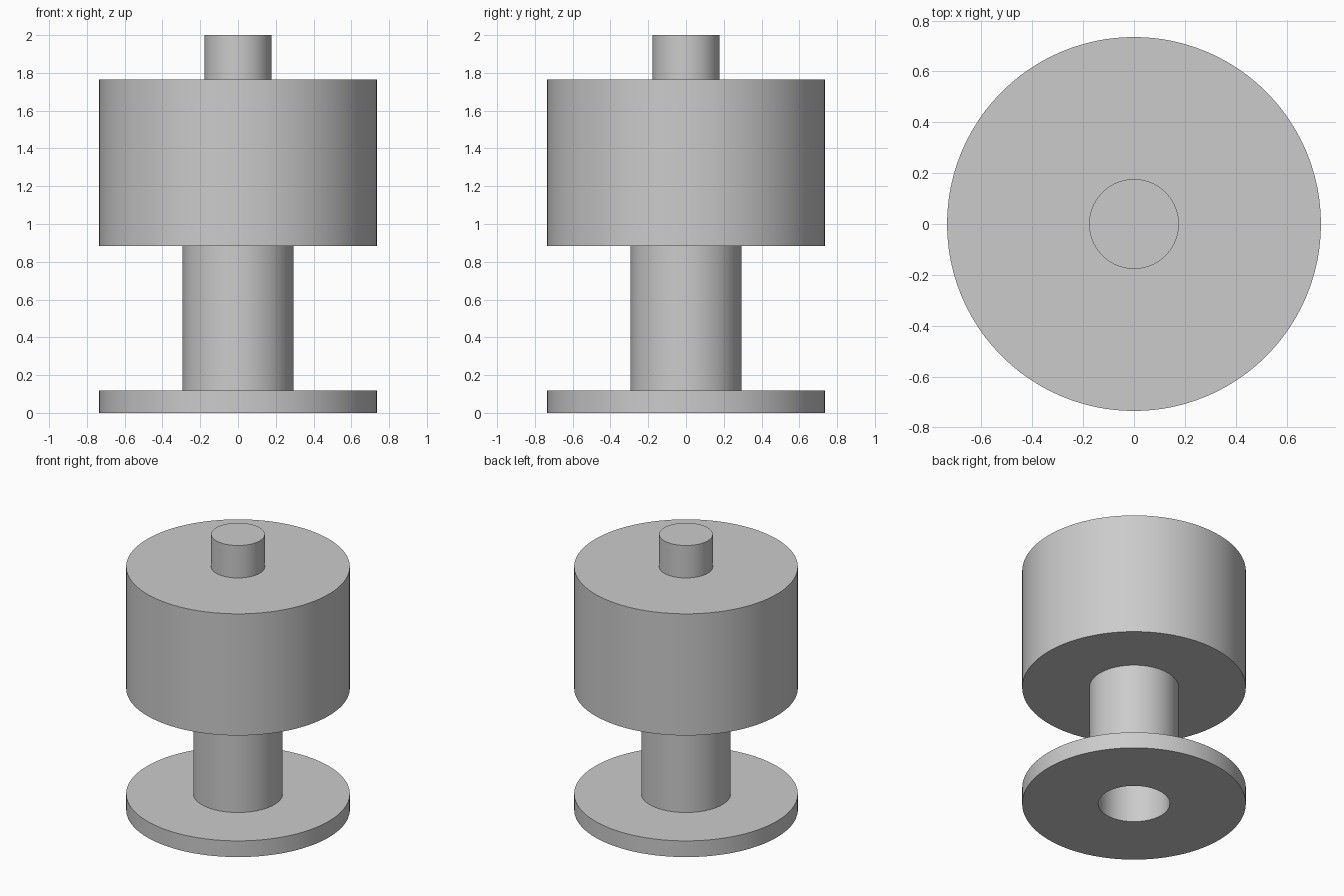
import bpy
import math

cube = bpy.data.objects.get("Cube")
if cube:
    bpy.data.objects.remove(cube, do_unlink=True)

SEGMENTS = 96
UNIT = 2 / 17  # the model is 17 units tall

# Radii and heights in units
DRUM_R, STEM_R, BORE_R, PIN_R = 6.25, 2.5, 2.0, 1.5
FLANGE_TOP, DRUM_BOTTOM, DRUM_TOP, PIN_TOP = 1.0, 7.5, 15.0, 17.0

grey = bpy.data.materials.new("plain grey")
grey.use_nodes = True
grey.diffuse_color = (0.6, 0.6, 0.6, 1)
grey.node_tree.nodes["Principled BSDF"].inputs["Base Color"].default_value = (0.6, 0.6, 0.6, 1)


def lathe(name, profile, cap=None):
    """Turn (radius, height) points about z; cap closes the 'first' or 'last' ring."""
    n = SEGMENTS
    verts = [(r * UNIT * math.cos(math.tau * i / n), r * UNIT * math.sin(math.tau * i / n), z * UNIT)
             for r, z in profile for i in range(n)]
    faces = [(k * n + i, k * n + (i + 1) % n, (k + 1) * n + (i + 1) % n, (k + 1) * n + i)
             for k in range(len(profile) - 1) for i in range(n)]
    if cap == "first":
        faces.append(tuple(reversed(range(n))))
    elif cap == "last":
        start = (len(profile) - 1) * n
        faces.append(tuple(range(start, start + n)))
    mesh = bpy.data.meshes.new(name)
    mesh.from_pydata(verts, [], faces)
    mesh.materials.append(grey)
    obj = bpy.data.objects.new(name, mesh)
    bpy.context.collection.objects.link(obj)
    bpy.ops.object.select_all(action="DESELECT")
    obj.select_set(True)
    bpy.context.view_layer.objects.active = obj
    bpy.ops.object.shade_smooth_by_angle(angle=math.radians(30))
    return obj


# Flange with the mouth of the bore, the stem, the drum and the top pin
lathe("base_flange", [(BORE_R, 0), (DRUM_R, 0), (DRUM_R, FLANGE_TOP), (STEM_R, FLANGE_TOP)])
lathe("stem", [(STEM_R, FLANGE_TOP), (STEM_R, DRUM_BOTTOM)])
lathe("drum", [(STEM_R, DRUM_BOTTOM), (DRUM_R, DRUM_BOTTOM), (DRUM_R, DRUM_TOP), (PIN_R, DRUM_TOP)])
lathe("top_pin", [(PIN_R, DRUM_TOP), (PIN_R, PIN_TOP)], cap="last")

# Blind hole running up through the flange and stem
lathe("bore", [(BORE_R, DRUM_BOTTOM), (BORE_R, 0)], cap="first")
